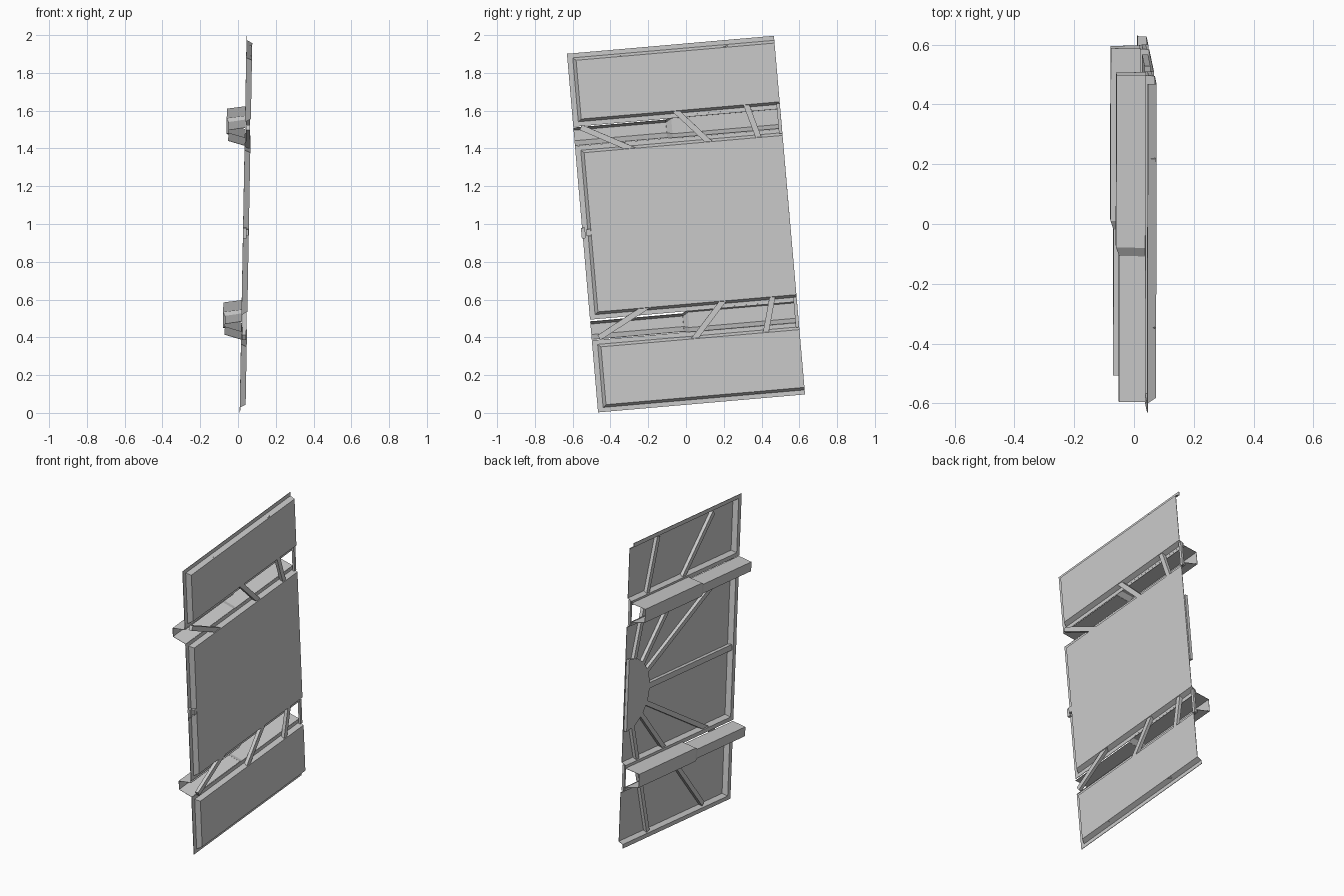
import bpy, bmesh, math
from mathutils import Matrix, Vector

cube = bpy.data.objects.get("Cube")
if cube:
    bpy.data.objects.remove(cube)

# One flat grey for everything
grey = bpy.data.materials.new("plain grey")
grey.use_nodes = True
grey.diffuse_color = (0.6, 0.6, 0.6, 1)
grey.node_tree.nodes["Principled BSDF"].inputs["Base Color"].default_value = (0.6, 0.6, 0.6, 1)

# The upright gate is built in its own plane (x depth, y along, z up), then leaned
LEAN = (Matrix.Translation((0, 0, 1)) @ Matrix.Rotation(math.radians(1.05), 4, "Y")
        @ Matrix.Rotation(math.radians(4.96), 4, "X"))
HALF = 0.55          # half the width
BACK, FACE = 0.03, 0.058
HUB_Y = 0.54         # the ribs fan out from here


def finish(name, bm, thickness=0):
    bmesh.ops.recalc_face_normals(bm, faces=bm.faces)
    bm.transform(LEAN)
    mesh = bpy.data.meshes.new(name)
    bm.to_mesh(mesh)
    bm.free()
    mesh.materials.append(grey)
    obj = bpy.data.objects.new(name, mesh)
    bpy.context.collection.objects.link(obj)
    if thickness:
        mod = obj.modifiers.new("sheet", "SOLIDIFY")
        mod.thickness = thickness
    return obj


def box(name, x, y, z, turn=None):
    bm = bmesh.new()
    bmesh.ops.create_cube(bm, size=1)
    for v in bm.verts:
        v.co = Vector([(a + b) / 2 + c * (b - a)
                       for (a, b), c in zip((x, y, z), v.co)])
    if turn:
        bm.transform(turn)
    return finish(name, bm)


# Dished sheet panel: flat flange, sloped wall, raised face, open at +y
def panel(name, low, high):
    bm = bmesh.new()
    rings = []
    for inset, x in ((0, BACK), (0.024, BACK), (0.038, FACE)):
        a = -HALF + inset * 1.2
        pts = [(HALF, low + inset), (a, low + inset), (a, high - inset), (HALF, high - inset)]
        rings.append([bm.verts.new((x, y, z)) for y, z in pts])
    for outer, inner in zip(rings, rings[1:]):
        for i in range(3):
            bm.faces.new((outer[i], outer[i + 1], inner[i + 1], inner[i]))
    bm.faces.new(rings[-1])
    return finish(name, bm, 0.003)


# Open channel run between two stations along the gate
def channel(name, start, end, depth, low, high):
    bm = bmesh.new()
    section = [(BACK, high), (depth, high - 0.015), (depth, low + 0.025), (BACK, low)]
    rows = [[bm.verts.new((x, y, z)) for x, z in section] for y in (start, end)]
    for i in range(3):
        bm.faces.new((rows[0][i], rows[0][i + 1], rows[1][i + 1], rows[1][i]))
    return finish(name, bm, 0.002)


panel("top_panel", 0.565, 0.953)
panel("middle_panel", -0.46, 0.462)
panel("bottom_panel", -0.953, -0.57)

# Channels and end posts across the two gaps
for name, mid in (("upper", 0.515), ("lower", -0.515)):
    channel(name + "_channel_shallow", -HALF, -0.06, -0.06, mid - 0.052, mid + 0.046)
    channel(name + "_channel_deep", -0.03, HALF, -0.07, mid - 0.06, mid + 0.064)
    # sloped joint between the two depths
    bm = bmesh.new()
    ends = []
    for y, depth, low, high in ((-0.06, -0.06, mid - 0.052, mid + 0.046),
                                (-0.03, -0.07, mid - 0.06, mid + 0.064)):
        ends.append([bm.verts.new((x, y, z)) for x, z in
                     ((BACK, high), (depth, high - 0.015), (depth, low + 0.025), (BACK, low))])
    for i in range(3):
        bm.faces.new((ends[0][i], ends[0][i + 1], ends[1][i + 1], ends[1][i]))
    finish(name + "_channel_joint", bm, 0.002)
    box(name + "_post", (0.036, 0.05), (0.532, HALF), (mid - 0.08, mid + 0.08))

# Ribs fanning out above and below the hub
for side, sign in (("upper", 1), ("lower", -1)):
    for name, angle, length in (("steep", 15.5, 0.955), ("middle", 42, 1.225), ("low", 62, 1.19)):
        turn = (Matrix.Translation((0, HUB_Y, 0))
                @ Matrix.Rotation(math.radians(angle * sign), 4, "X"))
        span = sorted((0.15 * sign, length * sign))
        box(f"{side}_{name}_rib", (0.033, 0.054), (-0.015, 0.015), span, turn)
box("centre_rail", (0.033, 0.056), (-0.53, 0.36), (-0.018, 0.018))

# Half-round hub plate
bm = bmesh.new()
arc = [math.pi * i / 8 for i in range(9)]
plate = bm.faces.new([bm.verts.new((BACK, HALF - 0.225 * math.sin(a), 0.225 * math.cos(a)))
                      for a in arc])
grown = bmesh.ops.extrude_face_region(bm, geom=[plate])["geom"]
bmesh.ops.translate(bm, vec=(0.02, 0, 0),
                    verts=[g for g in grown if isinstance(g, bmesh.types.BMVert)])
finish("hub_plate", bm)

# Small catch on the free edge
box("edge_catch", (0.03, 0.046), (-0.556, -0.535), (-0.028, 0.028))
